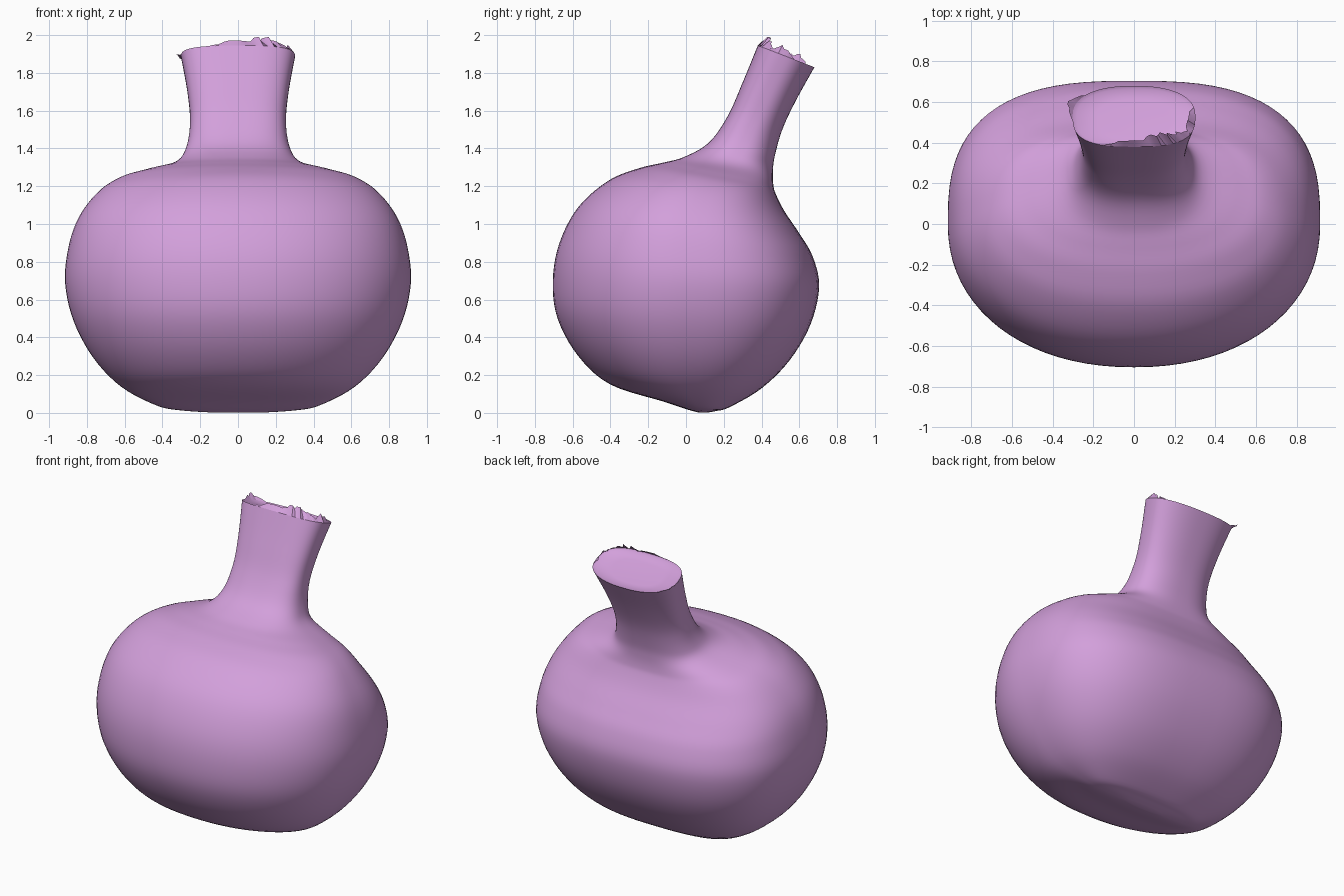
import bpy, bmesh, math, random
from mathutils import Vector

random.seed(4)
SEGMENTS = 80      # points around each ring
STEPS = 5          # rings between two stations

default_cube = bpy.data.objects.get("Cube")
if default_cube:
    bpy.data.objects.remove(default_cube, do_unlink=True)


def make_material(name, colour):
    mat = bpy.data.materials.new(name)
    mat.use_nodes = True
    mat.diffuse_color = colour
    mat.node_tree.nodes["Principled BSDF"].inputs["Base Color"].default_value = colour
    return mat


def catmull(a, b, c, d, t):
    """Smooth curve value between b and c."""
    return b + 0.5 * t * (c - a + t * (2 * a - 5 * b + 4 * c - d + t * (3 * (b - c) + d - a)))


def smooth_stations(stations):
    rows = [Vector(s) for s in stations]
    result = []
    for i in range(len(rows) - 1):
        a, d = rows[max(i - 1, 0)], rows[min(i + 2, len(rows) - 1)]
        for k in range(STEPS):
            result.append(catmull(a, rows[i], rows[i + 1], d, k / STEPS))
    return result + [rows[-1]]


def ring_points(station):
    """Rounded oval through a front point and a back point, with a half width."""
    front_y, front_z, back_y, back_z, width = station
    centre = Vector((0, (front_y + back_y) / 2, (front_z + back_z) / 2))
    reach = Vector((0, back_y, back_z)) - centre
    # The bulb is boxier at the back, the neck is boxier at the front
    neck = min(max((centre.z - 1.2) / 0.3, 0), 1)
    front_shape, back_shape = 2.15 + 0.75 * neck, 2.75 - 0.4 * neck
    points = []
    for k in range(SEGMENTS):
        angle = math.tau * k / SEGMENTS
        c, s = math.cos(angle), math.sin(angle)
        power = 2 / (back_shape if s > 0 else front_shape)
        across = math.copysign(abs(c) ** power, c) * width
        along = math.copysign(abs(s) ** power, s)
        points.append(centre + Vector((across, 0, 0)) + reach * along)
    return points


def bridge(bm, lower, upper):
    for k in range(SEGMENTS):
        n = (k + 1) % SEGMENTS
        bm.faces.new((lower[k], lower[n], upper[n], upper[k]))


def finish(bm, name, mat, angle):
    mesh = bpy.data.meshes.new(name)
    bm.to_mesh(mesh)
    bm.free()
    mesh.materials.append(mat)
    obj = bpy.data.objects.new(name, mesh)
    bpy.context.collection.objects.link(obj)
    bpy.ops.object.select_all(action="DESELECT")
    obj.select_set(True)
    bpy.context.view_layer.objects.active = obj
    bpy.ops.object.shade_smooth_by_angle(angle=math.radians(angle))


pink = make_material("orchid pink", (0.65, 0.35, 0.71, 1))

# Bulb and leaning neck: front y, front z, back y, back z, half width
stations = [
    (0.07, 0.001, 0.11, 0.001, 0.12),
    (0.00, 0.02, 0.16, 0.01, 0.31),
    (-0.12, 0.06, 0.23, 0.03, 0.44),
    (-0.40, 0.15, 0.40, 0.13, 0.62),
    (-0.57, 0.30, 0.55, 0.28, 0.765),
    (-0.68, 0.50, 0.66, 0.47, 0.87),
    (-0.705, 0.70, 0.705, 0.67, 0.915),
    (-0.67, 0.90, 0.67, 0.83, 0.90),
    (-0.57, 1.09, 0.60, 0.95, 0.85),
    (-0.41, 1.23, 0.52, 1.07, 0.755),
    (-0.25, 1.295, 0.475, 1.16, 0.645),
    (-0.12, 1.325, 0.462, 1.21, 0.51),
    (-0.01, 1.355, 0.46, 1.28, 0.34),
    (0.12, 1.43, 0.47, 1.36, 0.277),
    (0.22, 1.57, 0.51, 1.50, 0.254),
    (0.30, 1.75, 0.58, 1.65, 0.268),
    (0.38, 1.945, 0.68, 1.83, 0.302),
]
bm = bmesh.new()
rings = [[bm.verts.new(p) for p in ring_points(s)] for s in smooth_stations(stations)]
for lower, upper in zip(rings, rings[1:]):
    bridge(bm, lower, upper)
bm.faces.new(list(reversed(rings[0])))

# Slightly dished end of the neck
rim = [v.co.copy() for v in rings[-1]]
centre = sum(rim, Vector()) / SEGMENTS
quarter = SEGMENTS // 4
axis = Vector((1, 0, 0)).cross(rim[quarter] - centre).normalized()
previous = rings[-1]
for scale, drop in ((0.93, 0.012), (0.6, 0.018)):
    inner = [bm.verts.new(centre + (p - centre) * scale - axis * drop) for p in rim]
    bridge(bm, previous, inner)
    previous = inner
bm.faces.new(previous)
finish(bm, "flask_body", pink, 50)


# Torn scraps along the rim, tallest at the front left
def add_scraps(name, first, last, height, fold):
    bm = bmesh.new()
    last_pair = None
    for k in range(first, last + 1):
        p = rim[k % SEGMENTS]
        fade = math.sin(math.pi * (k - first) / (last - first))
        lift = height * fade * random.uniform(0.5, 1.0)
        inward = (centre - p) * fold * fade * random.uniform(0.5, 1.0)
        pair = (bm.verts.new(p), bm.verts.new(p + axis * lift + inward))
        if last_pair:
            bm.faces.new((last_pair[0], pair[0], pair[1], last_pair[1]))
        last_pair = pair
    finish(bm, name, pink, 30)


add_scraps("torn_rim_front", 3 * quarter - 5, 4 * quarter - 4, 0.07, 0.3)
add_scraps("torn_rim_left", 4 * quarter - 7, 4 * quarter + 3, 0.05, 0.2)
add_scraps("torn_rim_right", 2 * quarter - 9, 2 * quarter + 1, 0.04, -0.12)
